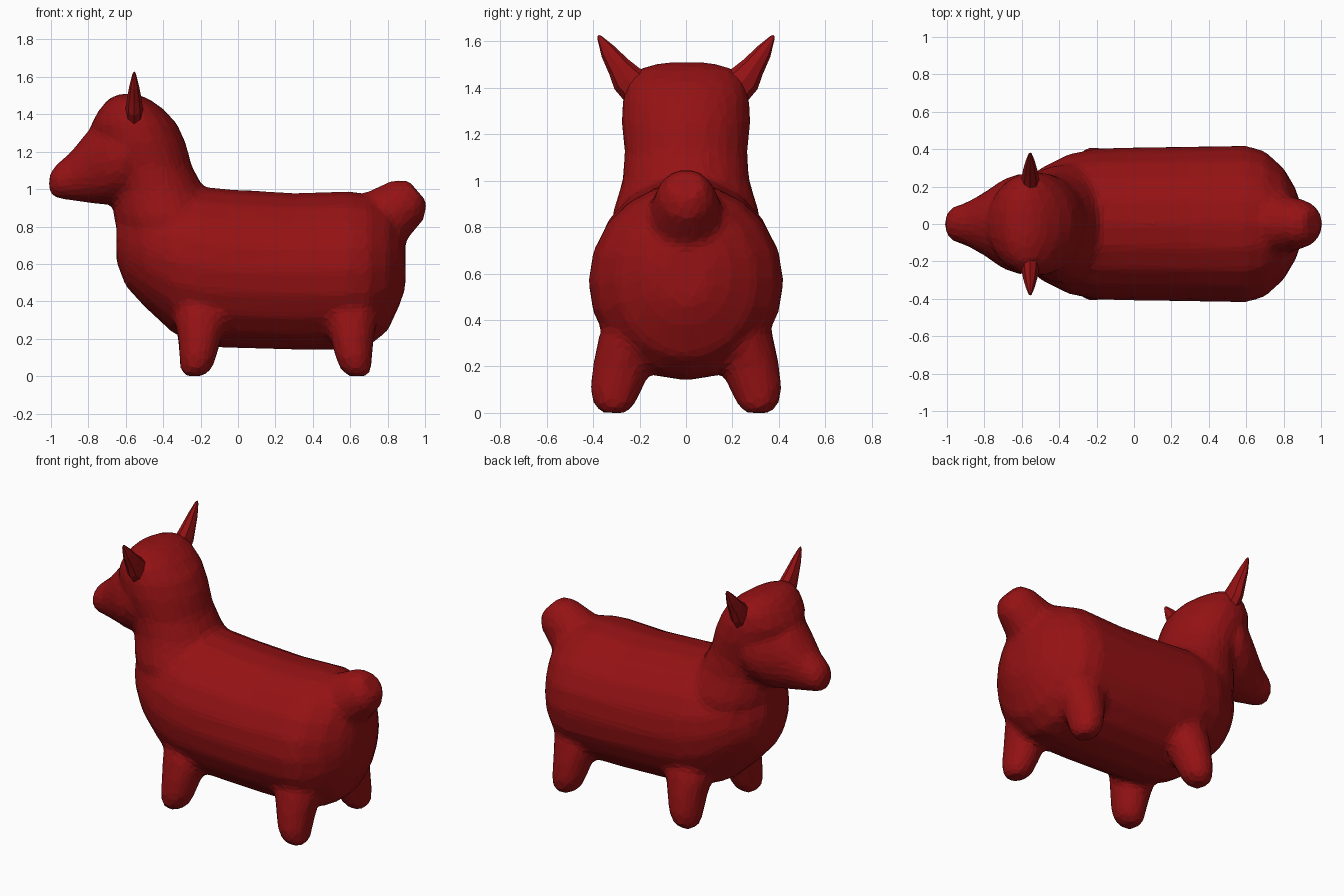
import bpy, bmesh, math
from mathutils import Vector

cube = bpy.data.objects.get("Cube")
if cube:
    bpy.data.objects.remove(cube)

red = bpy.data.materials.new("dark red")
red.use_nodes = True
red.diffuse_color = (0.3, 0.006, 0.007, 1)
red.node_tree.nodes["Principled BSDF"].inputs["Base Color"].default_value = red.diffuse_color

X, Y, Z = Vector((1, 0, 0)), Vector((0, 1, 0)), Vector((0, 0, 1))


def loft(bm, rings, sides=20):
    """Closed tube through elliptical rings given as (centre, u radius vector, v radius vector)."""
    loops = []
    for c, u, v in rings:
        angles = [2 * math.pi * i / sides for i in range(sides)]
        loops.append([bm.verts.new(c + u * math.cos(a) + v * math.sin(a)) for a in angles])
    for a, b in zip(loops, loops[1:]):
        for i in range(sides):
            j = (i + 1) % sides
            bm.faces.new((a[i], a[j], b[j], b[i]))
    bm.faces.new(loops[0][::-1])
    bm.faces.new(loops[-1])


def finish(bm, name):
    bmesh.ops.recalc_face_normals(bm, faces=bm.faces)
    mesh = bpy.data.meshes.new(name)
    bm.to_mesh(mesh)
    bm.free()
    mesh.materials.append(red)
    obj = bpy.data.objects.new(name, mesh)
    bpy.context.collection.objects.link(obj)
    return obj


def along_x(stations):
    return [(Vector((x, 0, z)), Y * ry, Z * rz) for x, z, rz, ry in stations]


skin = bmesh.new()

# Barrel of the body: x, centre z, z radius, y radius
loft(skin, along_x([
    (-.65, .74, .13, .11), (-.6, .71, .23, .2), (-.5, .68, .31, .3),
    (-.35, .62, .39, .375), (-.2, .59, .425, .405), (-.05, .575, .425, .41),
    (.3, .56, .42, .415), (.6, .565, .425, .42), (.7, .565, .405, .39),
    (.8, .58, .34, .3), (.865, .6, .22, .19), (.895, .6, .13, .1)]))

# Snout and cheeks
loft(skin, along_x([
    (-1.01, 1.03, .05, .045), (-.975, 1.04, .09, .09), (-.9, 1.065, .125, .115),
    (-.8, 1.12, .195, .17), (-.7, 1.15, .235, .24), (-.6, 1.18, .25, .275),
    (-.45, 1.2, .2, .2)]))

# Neck and skull: z, back and front x, y radius
neck = [(.6, -.58, -.15, .3), (.85, -.665, -.08, .32), (1.0, -.67, -.18, .275),
        (1.12, -.7, -.245, .265), (1.25, -.77, -.28, .28), (1.35, -.785, -.325, .275),
        (1.43, -.74, -.4, .255), (1.485, -.69, -.48, .2), (1.51, -.63, -.55, .1)]
loft(skin, [(Vector(((a + b) / 2, 0, z)), X * (b - a) / 2, Y * r) for z, a, b, r in neck])

# Tail stub, tilted up and back
lean = Vector((-.65, 0, .76))
tail = [(.66, .74, .2, .2), (.8, .86, .165, .16), (.91, .945, .135, .125),
        (.96, .99, .08, .08)]
loft(skin, [(Vector((x, 0, z)), lean * r, Y * ry) for x, z, r, ry in tail])

# Four splayed legs: z, sideways offset, x radius, y radius, foot shift
leg = [(0, .31, .05, .06, .02), (.035, .31, .085, .09, .01), (.1, .302, .1, .115, 0),
       (.2, .275, .118, .13, -.01), (.32, .235, .15, .145, -.02), (.45, .2, .13, .13, -.02)]
for x, out in ((-.215, -1), (.62, 1)):
    for side in (-1, 1):
        loft(skin, [(Vector((x + out * s, side * y, z)), X * rx, Y * ry)
                    for z, y, rx, ry, s in leg], 12)

# Blend everything into one faceted skin
body = finish(skin, "body")
remesh = body.modifiers.new("blend", "REMESH")
remesh.mode = "VOXEL"
remesh.voxel_size = .022
smooth = body.modifiers.new("soften", "SMOOTH")
smooth.factor = .5
smooth.iterations = 7
facet = body.modifiers.new("facets", "DECIMATE")
facet.ratio = .12

# Ears: flattened, pointed, curving outwards
across = Vector((0, .76, -.65))
ear = [(.2, 1.39, .05, .08), (.255, 1.44, .045, .07), (.29, 1.49, .038, .052),
       (.335, 1.555, .025, .036), (.372, 1.615, .01, .012), (.378, 1.626, .002, .003)]
for side, name in ((1, "ear_back"), (-1, "ear_front")):
    bm = bmesh.new()
    loft(bm, [(Vector((-.555, y * side, z)), X * rx,
               Vector((0, across.y * side, across.z)) * rw) for y, z, rx, rw in ear], 8)
    finish(bm, name)

# Gentle shading with edges kept
bpy.ops.object.select_all(action="DESELECT")
body.select_set(True)
bpy.context.view_layer.objects.active = body
bpy.ops.object.shade_smooth_by_angle(angle=math.radians(12))
